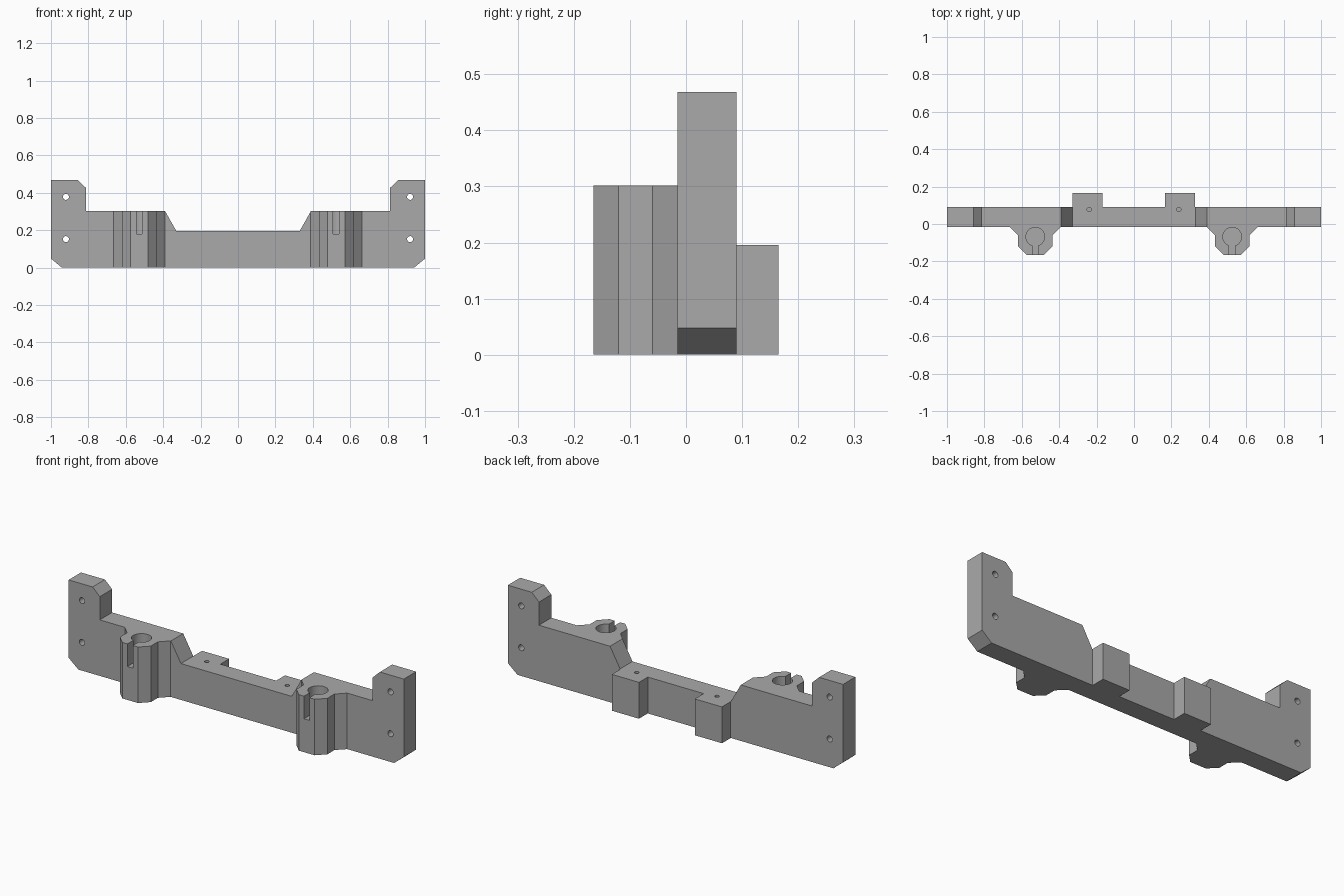
import bpy
import bmesh
from math import radians
from mathutils import Matrix, Vector

default = bpy.data.objects.get("Cube")
if default:
    bpy.data.objects.remove(default, do_unlink=True)

GREY = (0.40, 0.40, 0.40, 1)
grey = bpy.data.materials.new("plain_grey")
grey.use_nodes = True
grey.diffuse_color = GREY
grey.node_tree.nodes["Principled BSDF"].inputs["Base Color"].default_value = GREY

FRONT, BACK = -0.015, 0.09
DECK, SHOULDER, TOP = 0.196, 0.302, 0.468


def add_object(name, bm):
    bmesh.ops.recalc_face_normals(bm, faces=bm.faces)
    mesh = bpy.data.meshes.new(name)
    bm.to_mesh(mesh)
    bm.free()
    mesh.materials.append(grey)
    obj = bpy.data.objects.new(name, mesh)
    bpy.context.collection.objects.link(obj)
    return obj


def prism(name, points, direction):
    """Extrude a flat outline along a direction."""
    bm = bmesh.new()
    face = bm.faces.new([bm.verts.new(p) for p in points])
    new = bmesh.ops.extrude_face_region(bm, geom=[face])["geom"]
    verts = [v for v in new if isinstance(v, bmesh.types.BMVert)]
    bmesh.ops.translate(bm, vec=Vector(direction), verts=verts)
    return add_object(name, bm)


def box(name, low, high):
    (x0, y0, z0), (x1, y1, z1) = low, high
    base = [(x0, y0, z0), (x1, y0, z0), (x1, y1, z0), (x0, y1, z0)]
    return prism(name, base, (0, 0, z1 - z0))


def cylinder(name, centre, radius, depth, sides=32, along_y=False):
    bm = bmesh.new()
    matrix = Matrix.Translation(centre)
    if along_y:
        matrix = matrix @ Matrix.Rotation(radians(90), 4, "X")
    bmesh.ops.create_cone(bm, cap_ends=True, segments=sides, radius1=radius,
                          radius2=radius, depth=depth, matrix=matrix)
    return add_object(name, bm)


def cut(target, cutter):
    cutter.hide_render = True
    mod = target.modifiers.new("cut", "BOOLEAN")
    mod.operation = "DIFFERENCE"
    mod.solver = "EXACT"
    mod.object = cutter
    bpy.context.view_layer.objects.active = target
    bpy.ops.object.modifier_apply(modifier=mod.name)
    bpy.data.objects.remove(cutter, do_unlink=True)


def smooth(obj):
    bpy.ops.object.select_all(action="DESELECT")
    obj.select_set(True)
    bpy.context.view_layer.objects.active = obj
    bpy.ops.object.shade_smooth_by_angle(angle=radians(30))


# Main plate: right half of the outline, mirrored to the left
half = [(0.942, 0), (1, 0.048), (1, TOP), (0.857, TOP), (0.814, 0.427),
        (0.814, SHOULDER), (0.39, SHOULDER), (0.33, DECK)]
outline = half + [(-x, z) for x, z in reversed(half)]
plate = prism("main_plate", [(x, FRONT, z) for x, z in outline],
              (0, BACK - FRONT, 0))

# Mounting holes through the ends, and blind screw holes in the deck
for side in (-1, 1):
    for z in (0.152, 0.378):
        cut(plate, cylinder("bolt_cutter", (side * 0.92, 0.04, z), 0.016, 0.3,
                            24, along_y=True))
    cut(plate, cylinder("screw_cutter", (side * 0.24, 0.077, DECK), 0.0115, 0.24, 24))
smooth(plate)

# Rod holders on the front, each with a round socket and a slot
half = [(0.137, FRONT), (0.092, -0.06), (0.092, -0.12), (0.047, -0.165)]
outline = half + [(-x, y) for x, y in reversed(half)]
for name, cx in (("right_rod_holder", -0.528), ("left_rod_holder", 0.525)):
    holder = prism(name, [(cx + x, y, 0) for x, y in outline], (0, 0, SHOULDER))
    cut(holder, cylinder("socket_cutter", (cx, -0.068, 0.28), 0.05, 0.2))
    cut(holder, box("slot_cutter", (cx - 0.016, -0.2, 0.18), (cx + 0.016, -0.068, 0.4)))
    smooth(holder)

# Square tabs on the back
box("right_back_tab", (-0.33, BACK, 0), (-0.168, 0.165, DECK))
box("left_back_tab", (0.165, BACK, 0), (0.327, 0.165, DECK))
